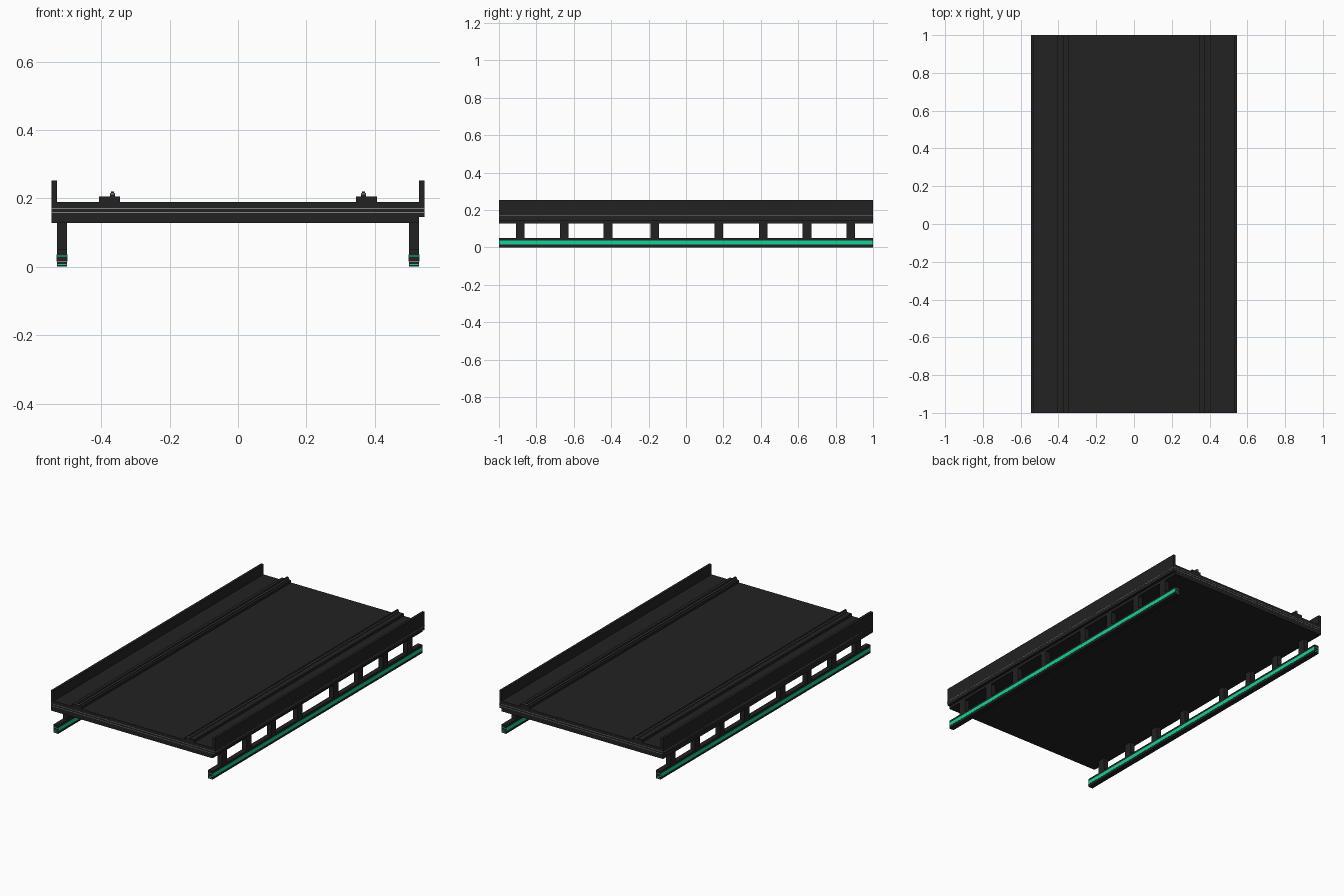
import bpy

if "Cube" in bpy.data.objects:
    bpy.data.objects.remove(bpy.data.objects["Cube"])


def material(name, rgb):
    m = bpy.data.materials.new(name)
    m.diffuse_color = (*rgb, 1.0)
    m.use_nodes = True
    m.node_tree.nodes["Principled BSDF"].inputs["Base Color"].default_value = m.diffuse_color
    return m


DARK = material("charcoal", (0.016, 0.016, 0.016))
GREY = material("light grey", (0.22, 0.22, 0.22))
GREEN = material("bright green", (0.005, 0.66, 0.32))


def box(name, x, y, z, mat):
    """Axis-aligned box from (min, max) ranges."""
    verts = [(a, b, c) for a in x for b in y for c in z]
    faces = [(0, 1, 3, 2), (4, 6, 7, 5), (0, 4, 5, 1),
             (2, 3, 7, 6), (0, 2, 6, 4), (1, 5, 7, 3)]
    me = bpy.data.meshes.new(name)
    me.from_pydata(verts, [], faces)
    me.materials.append(mat)
    ob = bpy.data.objects.new(name, me)
    bpy.context.collection.objects.link(ob)
    return ob


L = (-0.999, 0.999)
FULL = (-1.0, 1.0)

# Deck slab: flush on the left, stops under the right side wall
box("deck", (-0.545, 0.53), L, (0.128, 0.19), DARK)
box("left_wall", (-0.546, -0.53), L, (0.128, 0.252), DARK)
box("right_wall", (0.53, 0.545), L, (0.145, 0.252), DARK)

# Thin pale pinstripes around the deck edge
for z in (0.158, 0.171):
    for s in (-1, 1):
        ends = sorted((s * 0.998, s * 1.0))
        box("deck_end_pinstripe", (-0.545, 0.545), ends, (z - 0.0015, z + 0.0015), GREY)
for s in (-1, 1):
    box("wall_pinstripe", sorted((s * 0.544, s * 0.546)), FULL, (0.1665, 0.1695), GREY)

# Track rails: wide foot and stepped head with a pale rim
for s in (-1, 1):
    foot, head = s * 0.3755, s * 0.367
    box("rail_foot", (foot - 0.031, foot + 0.031), L, (0.185, 0.205), DARK)
    box("rail_head", (head - 0.0075, head + 0.0075), L, (0.2, 0.211), DARK)
    box("rail_rim", (head - 0.0075, head + 0.0075), L, (0.211, 0.215), GREY)
    box("rail_cap", (head - 0.005, head + 0.005), L, (0.215, 0.22), DARK)

# Lower side beams with green light strips, hung on posts
POSTS = (-0.886, -0.651, -0.417, -0.167, 0.176, 0.412, 0.647, 0.881)
for s in (-1, 1):
    x = sorted((s * 0.5, s * 0.53))
    box("lower_beam", x, L, (0.0, 0.05), DARK)
    box("light_strip", (x[0] - 0.001, x[1] + 0.001), (-0.9985, 0.9985), (0.015, 0.036), GREEN)
    for y in POSTS:
        box("post", x, (y - 0.023, y + 0.023), (0.045, 0.13), DARK)
    # fine lines on the beam ends
    for e in (-1, 1):
        ends = sorted((e * 0.998, e * 1.0))
        for z, mat in ((0.032, GREEN), (0.007, GREEN), (0.016, GREY)):
            box("beam_end_line", x, ends, (z - 0.0015, z + 0.0015), mat)
